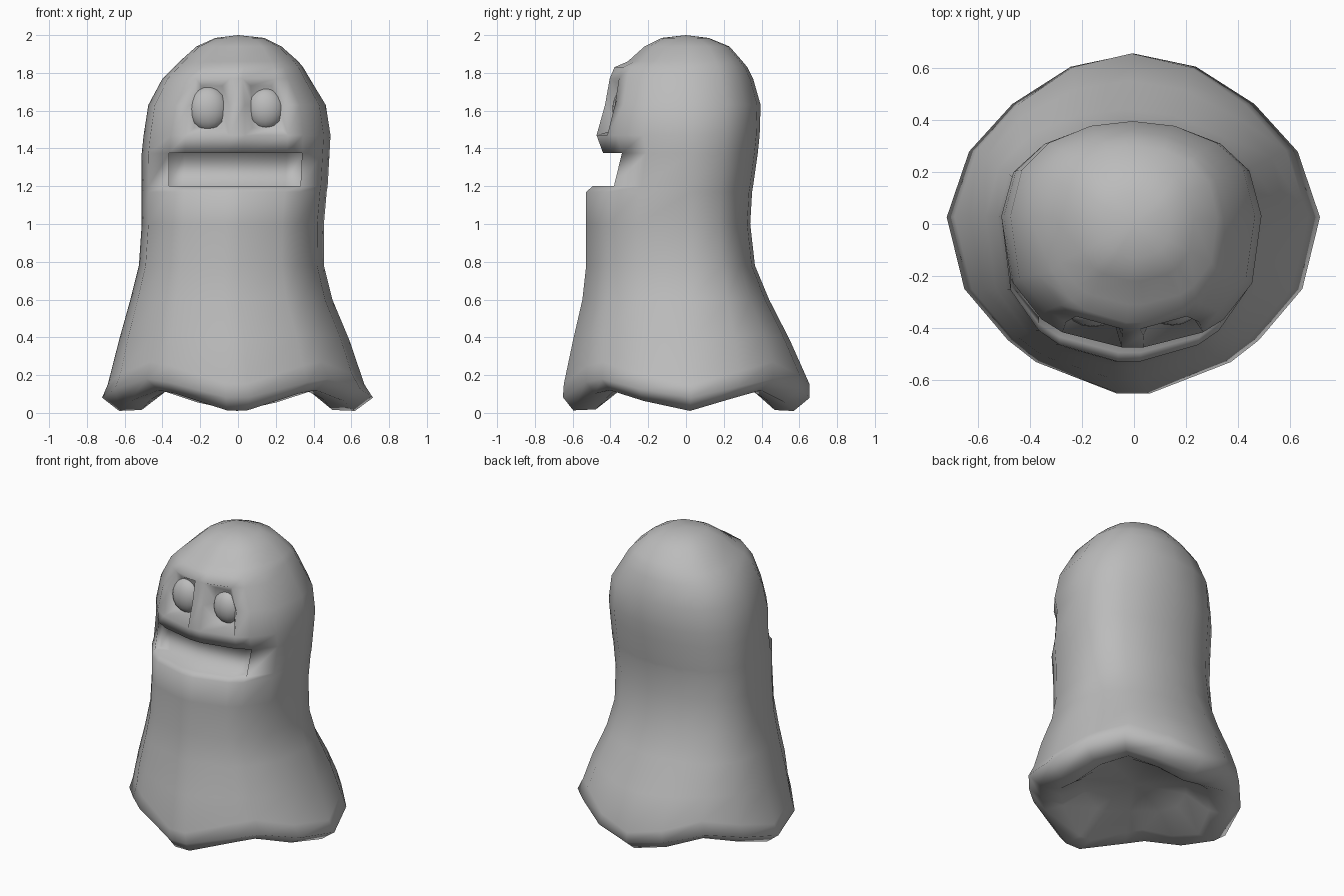
import bpy, bmesh, math

cube = bpy.data.objects.get("Cube")
if cube:
    bpy.data.objects.remove(cube)

grey = bpy.data.materials.new("plain grey")
grey.use_nodes = True
colour = (0.5, 0.5, 0.5, 1)
grey.diffuse_color = colour
grey.node_tree.nodes["Principled BSDF"].inputs["Base Color"].default_value = colour


def finish(obj, angle):
    obj.data.materials.append(grey)
    bpy.ops.object.select_all(action="DESELECT")
    obj.select_set(True)
    bpy.context.view_layer.objects.active = obj
    bpy.ops.object.shade_smooth_by_angle(angle=math.radians(angle))


# Columns around the body, in degrees from the front; they frame eyes and mouth
half = [5, 33, 45, 68, 92, 115, 137, 160]
columns = [math.radians(a) for a in half + [180] + [-a for a in reversed(half)]]

# Rings from underside to crown: height, right, left, front, back, hem wave
rings = [
    (0.17, -0.34, 0.34, -0.32, 0.32, 0.02),
    (0.075, -0.51, 0.50, -0.48, 0.47, 0.06),
    (0.065, -0.63, 0.62, -0.60, 0.57, 0.055),
    (0.13, -0.72, 0.715, -0.655, 0.655, 0.05),
    (0.21, -0.69, 0.67, -0.65, 0.655, 0.06),
    (0.40, -0.63, 0.59, -0.60, 0.55, 0.015),
    (0.60, -0.57, 0.50, -0.55, 0.44, 0),
    (0.78, -0.525, 0.455, -0.53, 0.365, 0),
    (1.00, -0.51, 0.455, -0.53, 0.34, 0),
    (1.17, -0.51, 0.47, -0.53, 0.35, 0),
    (1.20, -0.51, 0.475, -0.495, 0.355, 0),
    (1.375, -0.51, 0.485, -0.44, 0.38, 0),
    (1.47, -0.50, 0.49, -0.475, 0.39, 0),
    (1.63, -0.475, 0.465, -0.43, 0.395, 0),
    (1.77, -0.40, 0.38, -0.405, 0.355, 0),
    (1.83, -0.34, 0.345, -0.38, 0.325, 0),
    (1.86, -0.31, 0.32, -0.31, 0.30, 0),
    (1.94, -0.22, 0.23, -0.22, 0.23, 0),
    (1.985, -0.12, 0.14, -0.13, 0.12, 0),
]

bm = bmesh.new()
grid = []
for z, right, left, front, back, wave in rings:
    row = []
    # Round at the hem, squarer towards the face
    power = 1 - 0.25 * min(1, z / 0.8)
    for a in columns:
        # The hem dips and swells in four lobes
        lobe = math.cos(4 * a)
        swell = 1 - 0.5 * wave * (1 - lobe)
        x = (left + right) / 2 + (left - right) / 2 * math.sin(a)
        y = abs(math.cos(a)) ** power * (front if math.cos(a) > 0 else back)
        row.append(bm.verts.new((x * swell, y * swell, z - wave * lobe)))
    grid.append(row)

# Skin between the rings, closed by a hollow underside and a crown
n = len(columns)
skin = {}
for r in range(len(rings) - 1):
    for c in range(n):
        d = (c + 1) % n
        skin[r, c] = bm.faces.new((grid[r][c], grid[r][d], grid[r + 1][d], grid[r + 1][c]))
base = bm.verts.new((0, 0, 0.2))
crown = bm.verts.new((0, 0, 2))
for c in range(n):
    d = (c + 1) % n
    bm.faces.new((grid[0][d], grid[0][c], base))
    bm.faces.new((grid[-1][c], grid[-1][d], crown))


# Recesses: a sloping wall down to a flatter floor
def recess(faces, wall, scale, shift):
    bmesh.ops.inset_region(bm, faces=faces, thickness=wall, use_even_offset=True)
    for v in {v for f in faces for v in f.verts}:
        v.co.y = v.co.y * scale + shift


mouth_row, eye_row = 10, 12
recess([skin[mouth_row, c] for c in (0, 1, n - 3, n - 2, n - 1)], 0.03, 0.45, -0.14)
for c in (0, n - 2):
    recess([skin[eye_row, c], skin[eye_row + 1, c]], 0.04, 0.2, -0.26)

bmesh.ops.recalc_face_normals(bm, faces=bm.faces)
mesh = bpy.data.meshes.new("ghost_body")
bm.to_mesh(mesh)
bm.free()
body = bpy.data.objects.new("ghost_body", mesh)
bpy.context.collection.objects.link(body)
finish(body, 180)

# Eyeballs
for name, x, size in (("right_eye", -0.158, 0.108), ("left_eye", 0.147, 0.1)):
    bpy.ops.mesh.primitive_uv_sphere_add(segments=16, ring_count=10, location=(x, -0.315, 1.61))
    eye = bpy.context.object
    eye.name = name
    eye.scale = (size, size * 0.75, size * 1.1)
    finish(eye, 60)
